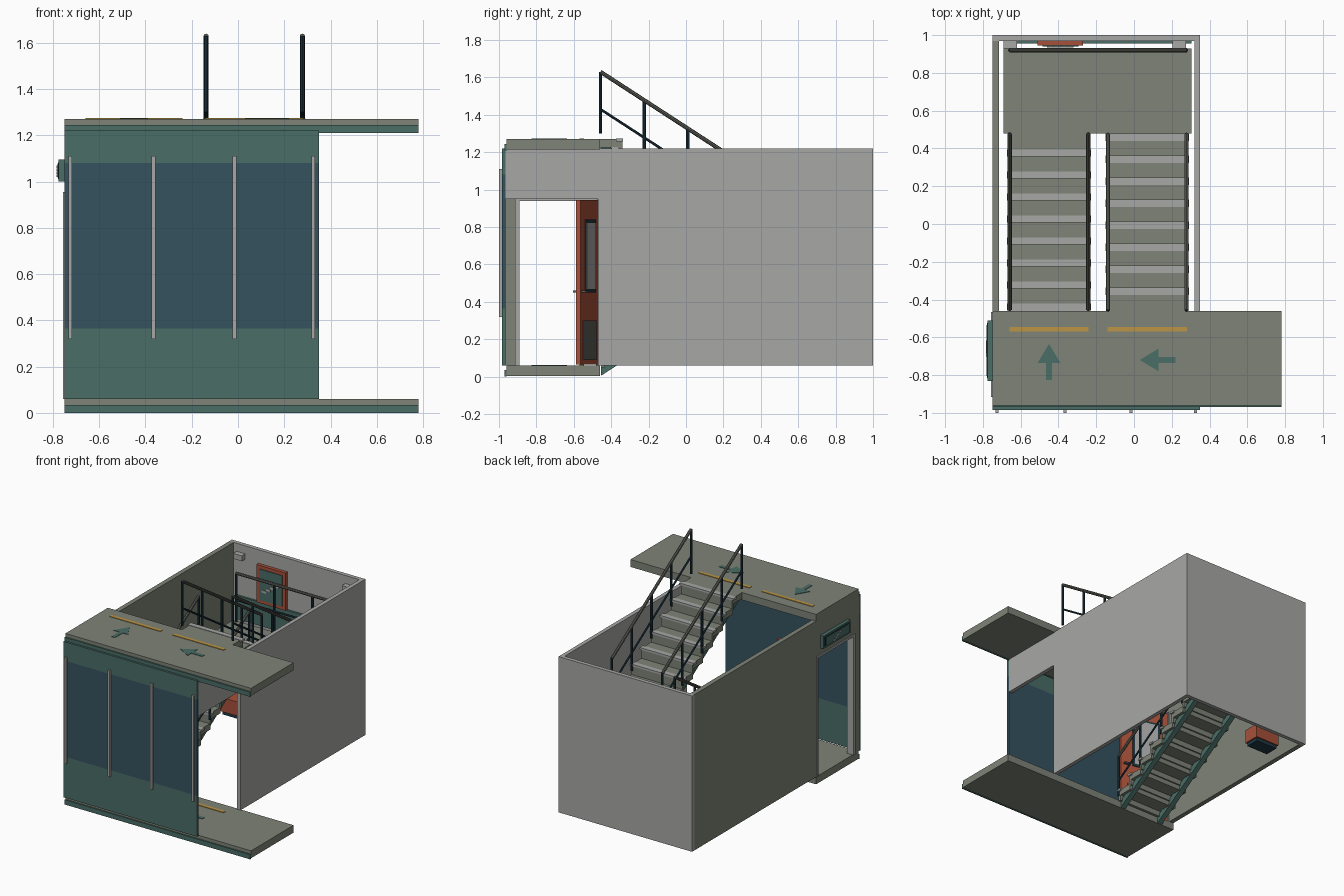
import bpy
import math
from mathutils import Vector

if "Cube" in bpy.data.objects:
    bpy.data.objects.remove(bpy.data.objects["Cube"], do_unlink=True)


def material(name, code):
    channels = [int(code[i:i + 2], 16) / 255 for i in (0, 2, 4)]
    color = [c / 12.92 if c < 0.04 else ((c + 0.055) / 1.055) ** 2.4 for c in channels] + [1]
    m = bpy.data.materials.new(name)
    m.use_nodes = True
    m.diffuse_color = color
    m.node_tree.nodes["Principled BSDF"].inputs["Base Color"].default_value = color
    return m


olive = material("olive concrete", "7E8377")
grey = material("light grey", "A7A8A6")
teal = material("teal", "4A6D66")
blue = material("window blue", "35525F")
navy = material("dark navy", "1F3844")
orange = material("rust orange", "A8503A")
yellow = material("tactile yellow", "BC9544")
rail_grey = material("rail grey", "5E6058")


def mesh(name, verts, faces, mat):
    me = bpy.data.meshes.new(name)
    me.from_pydata(verts, [], faces)
    me.materials.append(mat)
    ob = bpy.data.objects.new(name, me)
    bpy.context.collection.objects.link(ob)
    return ob


def prism(name, base, offset, mat):
    """Extrude a planar outline along an offset."""
    n = len(base)
    base = [Vector(p) for p in base]
    verts = base + [p + Vector(offset) for p in base]
    faces = [list(range(n))[::-1], list(range(n, 2 * n))]
    faces += [[i, (i + 1) % n, n + (i + 1) % n, n + i] for i in range(n)]
    ob = mesh(name, verts, faces, mat)
    import bmesh
    bm = bmesh.new()
    bm.from_mesh(ob.data)
    bmesh.ops.recalc_face_normals(bm, faces=bm.faces)
    bm.to_mesh(ob.data)
    bm.free()
    return ob


def box(name, x, y, z, mat):
    base = [(x[0], y[0], z[0]), (x[1], y[0], z[0]), (x[1], y[1], z[0]), (x[0], y[1], z[0])]
    return prism(name, base, (0, 0, z[1] - z[0]), mat)


def tube(name, a, b, r, mat):
    a, b = Vector(a), Vector(b)
    turn = (b - a).to_track_quat('Z', 'Y')
    ring = [a + turn @ Vector((r * math.cos(t), r * math.sin(t), 0))
            for t in (math.tau * i / 8 for i in range(8))]
    return prism(name, ring, b - a, mat)


FLOOR, MID, TOP = 0.06, 0.665, 1.27
LEFT, RIGHT = (-0.66, -0.24), (-0.14, 0.28)

# Walls, with a doorway on each side near the front
box("back_wall", (-0.75, 0.35), (0.97, 1), (FLOOR, 1.22), grey)
box("right_wall", (0.32, 0.35), (-0.47, 0.97), (FLOOR, 1.22), grey)
box("right_lintel", (0.32, 0.35), (-0.965, -0.47), (0.95, 1.22), grey)
box("left_wall", (-0.75, -0.715), (-0.47, 0.97), (FLOOR, 1.22), olive)
box("left_lintel", (-0.75, -0.715), (-0.965, -0.47), (0.95, 1.22), olive)
box("left_front_pier", (-0.75, -0.715), (-0.965, -0.91), (FLOOR, 0.95), olive)

# Left door frame
box("front_jamb", (-0.757, -0.705), (-0.915, -0.89), (FLOOR, 0.95), grey)
box("rear_jamb", (-0.757, -0.705), (-0.48, -0.465), (FLOOR, 0.95), grey)
box("door_head", (-0.757, -0.705), (-0.915, -0.465), (0.94, 0.955), grey)

# Front glazed panel
box("panel_bottom", (-0.75, 0.35), (-0.985, -0.965), (FLOOR, 0.365), teal)
box("panel_window", (-0.75, 0.35), (-0.985, -0.965), (0.365, 1.08), blue)
box("panel_top", (-0.75, 0.35), (-0.985, -0.965), (1.08, 1.22), teal)
for x in (-0.725, -0.365, -0.015, 0.325):
    box("mullion", (x - 0.008, x + 0.008), (-1, -0.985), (0.32, 1.11), grey)

# Floor slabs with edge band, tactile strips and direction arrows
ARROW = [(-0.09, -0.015), (0, -0.015), (0, -0.06), (0.1, 0), (0, 0.06), (0, 0.015), (-0.09, 0.015)]
for name, z in (("lower", FLOOR), ("upper", TOP)):
    box(name + "_slab", (-0.75, 0.78), (-0.96, -0.46), (z - 0.055, z), olive)
    box(name + "_edge_band", (-0.75, 0.78), (-0.97, -0.96), (z - 0.06, z - 0.025), teal)
    for span in (LEFT, RIGHT):
        box(name + "_tactile_strip", span, (-0.57, -0.545), (z, z + 0.004), yellow)
    prism(name + "_arrow_ahead", [(-0.45 - v, -0.735 + u, z) for u, v in ARROW], (0, 0, 0.003), teal)
    prism(name + "_arrow_side", [(0.13 - u, -0.72 - v, z) for u, v in ARROW], (0, 0, 0.003), teal)
box("landing", (-0.69, 0.305), (0.48, 0.93), (MID - 0.05, MID), olive)


# Stair flights: treads, risers, nosings, stringers and handrails
def flight(name, span, y0, direction, z0):
    run, rise = 0.1165 * direction, (MID - FLOOR) / 8
    for i in range(8):
        y, z = y0 + run * i, z0 + rise * (i + 1)
        box(name + "_tread", span, sorted((y, y + run + 0.01 * direction)), (z - 0.045, z), olive)
        box(name + "_riser", span, sorted((y, y + 0.02 * direction)), (z - rise - 0.01, z - 0.045), olive)
        box(name + "_nosing", (span[0] - 0.012, span[1] + 0.012),
            sorted((y - 0.003 * direction, y + 0.035 * direction)), (z - 0.012, z + 0.003), grey)
    end = y0 + run * 8
    total = rise * 8
    for x in (span[0] + 0.02, span[1] - 0.06):
        prism(name + "_stringer", [(x, y0, z0 - 0.055), (x, y0, z0), (x, end, z0 + total - 0.01),
              (x, end, z0 + total - 0.06)], (0.04, 0, 0), teal)
    for x in (span[0] + 0.002, span[1] - 0.002):
        for lift, r, mat in ((0.36, 0.011, rail_grey), (0.16, 0.007, navy)):
            tube(name + "_rail", (x, y0, z0 + lift), (x, end, z0 + total + lift), r, mat)
        for k in range(5):
            y, z = y0 + (end - y0) * k / 4, z0 + total * k / 4
            tube(name + "_post", (x, y, z + 0.03), (x, y, z + 0.36), 0.009, navy)


flight("lower_flight", LEFT, -0.455, 1, FLOOR)
flight("upper_flight", RIGHT, 0.475, -1, MID)

# Landing rail along the back wall
for z, r, mat in ((MID + 0.36, 0.011, rail_grey), (MID + 0.16, 0.007, navy)):
    tube("landing_rail", (-0.66, 0.92, z), (0.28, 0.92, z), r, mat)
for x in (-0.658, -0.345, -0.03, 0.278):
    tube("landing_post", (x, 0.92, MID), (x, 0.92, MID + 0.36), 0.009, navy)


# Pictogram of rising steps, drawn by a point function of (u, v)
def pictogram(name, point, offset, s):
    for i in range(4):
        u, v = (i - 2) * s, (i - 2) * s * 0.6
        outline = [(u, v), (u + s, v), (u + s, v + s * 0.5), (u, v + s * 0.5)]
        prism(name, [point(a, b) for a, b in outline], offset, grey)


# Back wall fittings
box("wall_skirting", (-0.69, 0.305), (0.955, 0.97), (MID, 0.84), teal)
box("poster_frame", (-0.51, -0.27), (0.945, 0.97), (0.84, 1.12), orange)
box("poster_face", (-0.485, -0.295), (0.939, 0.945), (0.865, 1.095), teal)
pictogram("poster_step", lambda u, v: (-0.39 + u, 0.939, 0.97 + v), (0, -0.004, 0), 0.035)
for x in (-0.655, 0.24):
    box("wall_light", (x - 0.035, x + 0.035), (0.93, 0.97), (1.12, 1.16), grey)

# Sign above the left door
box("door_sign", (-0.775, -0.75), (-0.83, -0.51), (1, 1.095), teal)
box("door_sign_face", (-0.779, -0.775), (-0.815, -0.525), (1.012, 1.083), navy)
box("door_sign_panel", (-0.781, -0.779), (-0.805, -0.535), (1.018, 1.077), teal)
pictogram("door_sign_step", lambda u, v: (-0.781, -0.66 - u, 1.045 + v), (-0.003, 0, 0), 0.022)

# Open door leaf, built flat along +x and swung about its hinge
leaf = [box("door_leaf", (0, 0.37), (-0.012, 0.012), (0.065, 0.945), orange)]
for s in (-1, 1):
    sides = lambda a, b: sorted((s * a, s * b))
    leaf += [box("door_window_frame", (0.07, 0.28), sides(0.012, 0.018), (0.45, 0.84), navy),
             box("door_window", (0.085, 0.265), sides(0.018, 0.021), (0.465, 0.825), grey),
             box("door_kick_plate", (0.05, 0.32), sides(0.012, 0.016), (0.09, 0.3), rail_grey),
             box("door_handle", (0.3, 0.35), sides(0.012, 0.035), (0.45, 0.46), rail_grey)]
for ob in leaf:
    ob.location = (-0.715, -0.48, 0)
    ob.rotation_euler.z = math.radians(-15)

# Storage box beneath the landing
box("storage_base", (-0.63, -0.45), (0.715, 0.82), (FLOOR, 0.085), navy)
box("storage_box", (-0.64, -0.44), (0.705, 0.83), (0.085, 0.19), orange)
